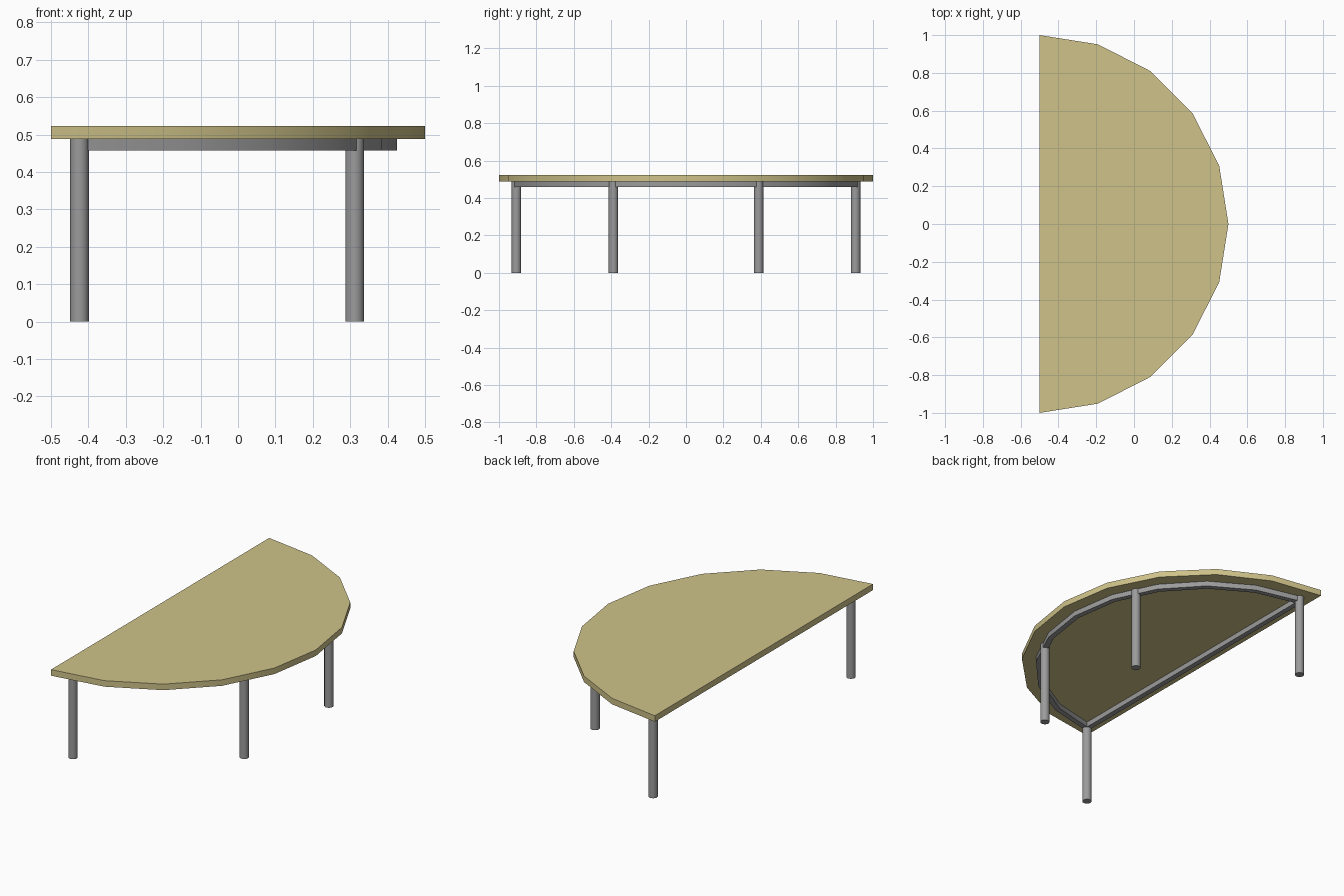
import bpy, bmesh
from math import sin, cos, radians
from mathutils import Vector

if "Cube" in bpy.data.objects:
    bpy.data.objects.remove(bpy.data.objects["Cube"])

CENTRE_X = -0.5
SEGMENTS = 10
LEG_TOP, TOP_Z = 0.488, 0.523
RAIL_BOTTOM = 0.458


def material(name, rgb):
    mat = bpy.data.materials.new(name)
    mat.use_nodes = True
    colour = (*rgb, 1.0)
    mat.diffuse_color = colour
    mat.node_tree.nodes["Principled BSDF"].inputs["Base Color"].default_value = colour
    return mat


def arc(radius, half_angle):
    """Points along an arc bulging towards +x, from -half_angle to +half_angle."""
    points = []
    for i in range(SEGMENTS + 1):
        a = radians(half_angle * (2 * i / SEGMENTS - 1))
        points.append(Vector((CENTRE_X + radius * cos(a), radius * sin(a))))
    return points


def inset(points, d):
    """Offset a closed counter-clockwise outline inwards by d."""
    result = []
    for i, p in enumerate(points):
        e1 = (p - points[i - 1]).normalized()
        e2 = (points[(i + 1) % len(points)] - p).normalized()
        n1, n2 = Vector((-e1.y, e1.x)), Vector((-e2.y, e2.x))
        result.append(p + (n1 + n2) * d / (1 + n1.dot(n2)))
    return result


def finish(name, bm, mat):
    bmesh.ops.recalc_face_normals(bm, faces=bm.faces)
    mesh = bpy.data.meshes.new(name)
    bm.to_mesh(mesh)
    bm.free()
    mesh.materials.append(mat)
    obj = bpy.data.objects.new(name, mesh)
    bpy.context.collection.objects.link(obj)
    bpy.ops.object.select_all(action='DESELECT')
    obj.select_set(True)
    bpy.context.view_layer.objects.active = obj
    bpy.ops.object.shade_smooth_by_angle(angle=radians(30))
    return obj


def ring(bm, points, z):
    return [bm.verts.new((p.x, p.y, z)) for p in points]


def bridge(bm, a, b):
    for i in range(len(a)):
        bm.faces.new((a[i - 1], a[i], b[i], b[i - 1]))


wood = material("pale_wood", (0.62, 0.54, 0.25))
metal = material("grey_metal", (0.33, 0.33, 0.33))

# Half-round table top
bm = bmesh.new()
outline = arc(1.0, 90)
low, high = ring(bm, outline, LEG_TOP), ring(bm, outline, TOP_Z)
bridge(bm, low, high)
bm.faces.new(low)
bm.faces.new(high)
finish("table_top", bm, wood)

# Closed rail frame under the top
path = arc(0.91, 85.2)
outer, inner = inset(path, -0.015), inset(path, 0.015)
bm = bmesh.new()
loops = [ring(bm, pts, z) for pts, z in ((outer, RAIL_BOTTOM), (outer, LEG_TOP),
                                         (inner, LEG_TOP), (inner, RAIL_BOTTOM))]
for i in range(4):
    bridge(bm, loops[i - 1], loops[i])
finish("rail_frame", bm, metal)

# Legs at the frame corners and midway along two curved segments
inner_leg = (path[6] + path[7]) / 2
inner_leg = path[6].lerp(path[7], 0.5)
for label, spot in (("corner_leg", path[-1]), ("curve_leg", inner_leg)):
    for side, sign in (("back", 1), ("front", -1)):
        bm = bmesh.new()
        bmesh.ops.create_cone(bm, cap_ends=True, segments=24, radius1=0.025,
                              radius2=0.025, depth=LEG_TOP)
        bmesh.ops.translate(bm, verts=bm.verts, vec=(spot.x, sign * spot.y, LEG_TOP / 2))
        finish(f"{side}_{label}", bm, metal)
